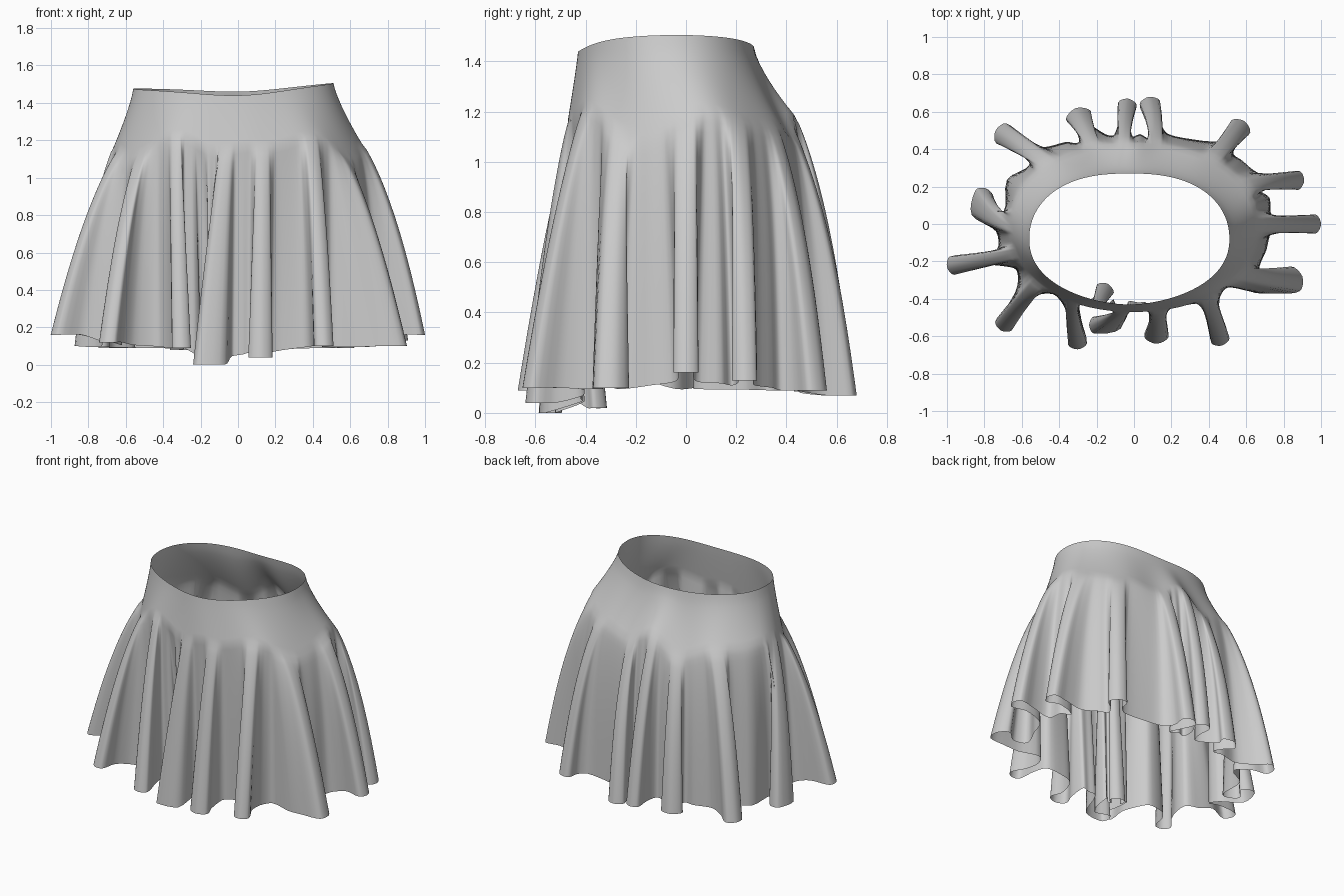
import bpy, bmesh, math
from mathutils import Vector

if "Cube" in bpy.data.objects:
    bpy.data.objects.remove(bpy.data.objects["Cube"])

# Folds, anticlockwise from the right: neck, middle, tip (x, y), tip half width, hem height
FOLDS = [
    ((.74, .00), (.86, .00), (1.00, .00), .05, .16),
    ((.67, .23), (.79, .24), (.91, .23), .05, .13),
    ((.49, .41), (.53, .46), (.59, .55), .06, .09),
    ((.13, .47), (.10, .55), (.08, .68), .055, .07),
    ((-.06, .47), (-.05, .55), (-.03, .67), .05, .08),
    ((-.24, .47), (-.28, .53), (-.31, .62), .07, .08),
    ((-.52, .37), (-.62, .44), (-.74, .50), .06, .09),
    ((-.72, .00), (-.84, .06), (-.79, .19), .05, .10),
    ((-.73, -.18), (-.84, -.19), (-1.0, -.23), .05, .16),
    ((-.59, -.36), (-.65, -.45), (-.71, -.57), .05, .12),
    ((-.33, -.42), (-.31, -.52), (-.30, -.67), .05, .09),
    ((-.19, -.42), (-.17, -.38), (-.14, -.32), .05, .02),
    ((-.07, -.41), (-.09, -.54), (-.24, -.54), .045, .00),
    ((.12, -.42), (.12, -.52), (.12, -.64), .065, .04),
    ((.41, -.41), (.43, -.51), (.47, -.65), .05, .10),
    ((.66, -.31), (.76, -.33), (.90, -.28), .07, .10),
]
SUB = 4        # samples between hem control points
YOKE, DROP = 8, 28   # rows above and below the hips


def oval(a, cx, cy, rx, front, back, n):
    c, s = math.cos(a), math.sin(a)
    ry = back if s > 0 else front
    r = (abs(c / rx) ** n + abs(s / ry) ** n) ** (-1 / n)
    return Vector((cx + r * c, cy + r * s))


def waist(a):
    p = oval(a, -.025, -.08, .535, .35, .35, 2.15 + .25 * math.sin(a))
    c = math.cos(a)
    return Vector((p.x, p.y, 1.45 + c * c * (.04 + .015 * c) + .01 * math.sin(a)))


def hip(a):
    p = oval(a, 0, 0, .66, .47, .43, 2.15)
    z = 1.155 - .025 * math.sin(a) + .035 * math.sin(5 * a) + .025 * math.sin(8 * a + 1)
    return Vector((p.x, p.y, z))


def body(a):
    return oval(a, 0, .02, .74, .44, .46, 2.3)


# Hem control points: each fold is a loop on a bent centre line, then a shallow valley
angles = []
for f in FOLDS:
    a = math.atan2(f[0][1], f[0][0])
    while angles and a < angles[-1]:
        a += 2 * math.pi
    angles.append(a)
count = len(FOLDS)
ctrl = []
for i, (neck, mid, tip, w, z) in enumerate(FOLDS):
    a = angles[i]
    nxt = angles[i + 1] if i + 1 < count else angles[0] + 2 * math.pi
    prv = angles[i - 1] if i else angles[-1] - 2 * math.pi
    half_l, half_r = min(.14, .36 * (a - prv)), min(.14, .36 * (nxt - a))
    N, M, T = Vector(neck), Vector(mid), Vector(tip)
    d1, d2 = (M - N).normalized(), (T - M).normalized()
    dm = (d1 + d2).normalized()
    inward = d1.dot(N) < 0

    def side(d):
        s = Vector((d.y, -d.x))
        return -s if inward else s

    B = T - d2 * w * .55
    zn = .5 * z + .045
    loop = [(-1, N + side(d1) * w * .85, zn), (-.7, M + side(dm) * w * .6, z),
            (-.4, B + side(d2) * w, z), (0, T, z), (.4, B - side(d2) * w, z),
            (.7, M - side(dm) * w * .6, z), (1, N - side(d1) * w * .85, zn)]
    for k, p, h in loop:
        ctrl.append((a + k * (half_l if k < 0 else half_r), Vector((p.x, p.y, h))))
    z2 = FOLDS[(i + 1) % count][4]
    if nxt - a > .3:
        p = body((a + nxt) / 2)
        ctrl.append(((a + nxt) / 2, Vector((p.x, p.y, (z + z2) / 4 + .045))))

# Smooth the hem through its control points
hem = []
m = len(ctrl)
for i in range(m):
    p0, p1, p2, p3 = (ctrl[(i + k) % m][1] for k in (-1, 0, 1, 2))
    a1, a2 = ctrl[i][0], ctrl[(i + 1) % m][0]
    if a2 < a1:
        a2 += 2 * math.pi
    reach = .8 * (p2 - p1).length
    m1 = (p2 - p0).normalized() * reach
    m2 = (p3 - p1).normalized() * reach
    for j in range(SUB):
        t = j / SUB
        p = ((2 * t**3 - 3 * t**2 + 1) * p1 + (t**3 - 2 * t**2 + t) * m1
             + (3 * t**2 - 2 * t**3) * p2 + (t**3 - t**2) * m2)
        p.z = max(p.z, 0)
        hem.append((a1 + (a2 - a1) * t, p))

# Skirt sheet: waistband oval, widening to the hips, then falling into the folds
bm = bmesh.new()
rows = []
for r in range(YOKE + DROP + 1):
    row = []
    for a, h in hem:
        H = hip(a)
        if r <= YOKE:
            t = r / YOKE
            W = waist(a)
            p = W.lerp(H, t ** (1.25 + .15 * math.sin(a)))
            p.z = W.z + (H.z - W.z) * t
        else:
            t = (r - YOKE) / DROP
            p = H.lerp(h, t ** .8)
            puff = 1 + (.028 + .018 * math.sin(a)) * math.sin(math.pi * t ** .65)
            p = Vector((p.x * puff, p.y * puff, H.z + (h.z - H.z) * t))
        row.append(bm.verts.new(p))
    rows.append(row)
n = len(hem)
for up, low in zip(rows, rows[1:]):
    for i in range(n):
        j = (i + 1) % n
        bm.faces.new((up[i], low[i], low[j], up[j]))
mesh = bpy.data.meshes.new("skirt")
bm.to_mesh(mesh)
bm.free()
skirt = bpy.data.objects.new("skirt", mesh)
bpy.context.collection.objects.link(skirt)
for poly in mesh.polygons:
    poly.use_smooth = True
